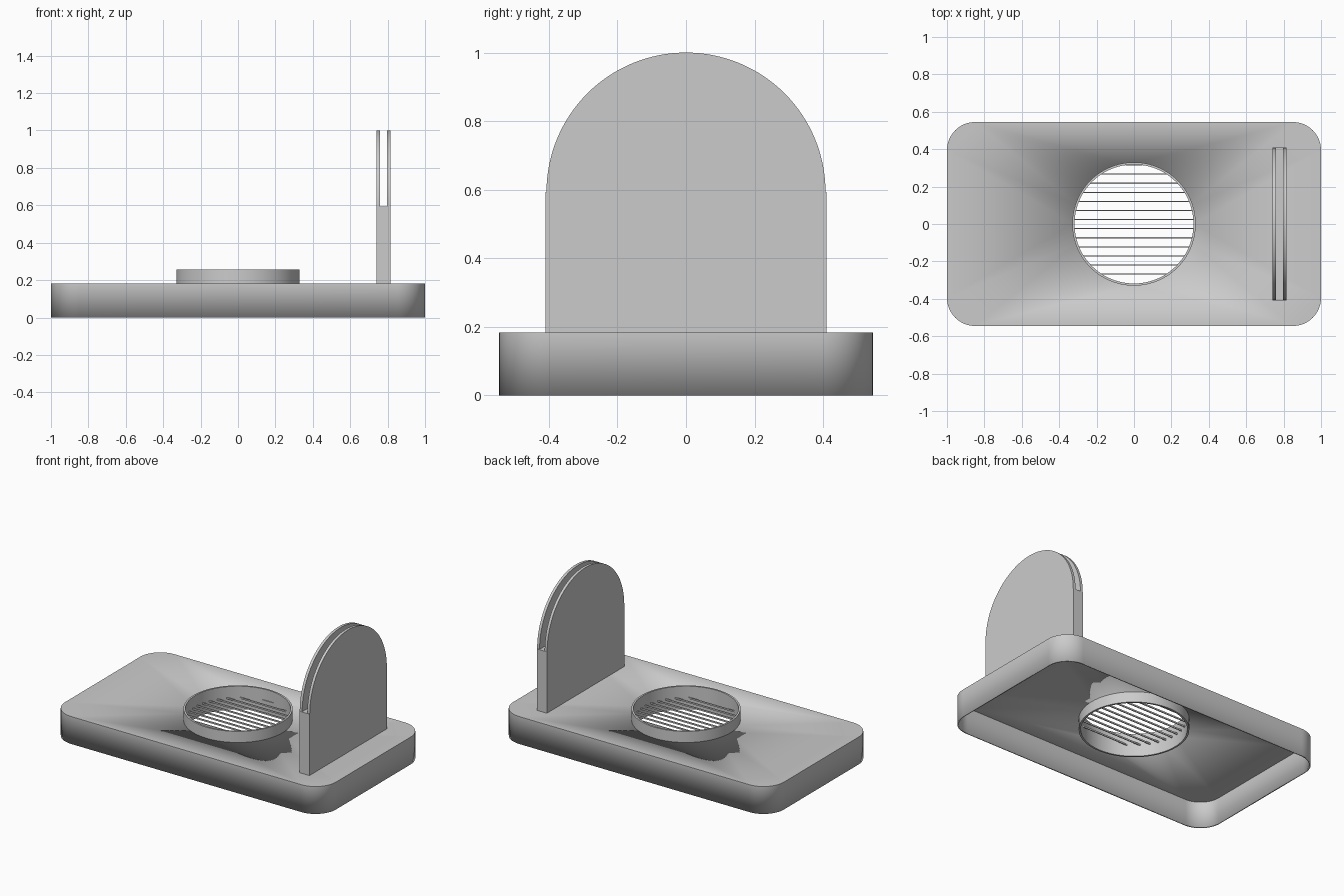
import bpy, bmesh, math
from mathutils import Matrix, Vector

cube = bpy.data.objects.get("Cube")
if cube:
    bpy.data.objects.remove(cube, do_unlink=True)

grey = bpy.data.materials.new("plain_grey")
grey.use_nodes = True
GREY = (0.6, 0.6, 0.6, 1)
grey.diffuse_color = GREY
grey.node_tree.nodes["Principled BSDF"].inputs["Base Color"].default_value = GREY


def arc(cx, cy, r, start, end, steps):
    """Points along an arc, angles in degrees, both ends included."""
    angles = [math.radians(start + (end - start) * i / steps) for i in range(steps + 1)]
    return [(cx + r * math.cos(a), cy + r * math.sin(a)) for a in angles]


def circle(r, steps=96):
    return arc(0, 0, r, 0, 360, steps)[:-1]


def rounded_rect(hx, hy, r):
    points = []
    for i, (sx, sy) in enumerate([(1, 1), (-1, 1), (-1, -1), (1, -1)]):
        points += arc(sx * (hx - r), sy * (hy - r), r, i * 90, i * 90 + 90, 16)
    return points


def rect(x0, x1, y0, y1):
    return [(x0, y0), (x1, y0), (x1, y1), (x0, y1)]


def fill(bm, loops, z):
    """Flat face made of an outer loop and optional holes; returns the loop edges."""
    rings = []
    for loop in loops:
        verts = [bm.verts.new((x, y, z)) for x, y in loop]
        rings.append([bm.edges.new((v, verts[i - 1])) for i, v in enumerate(verts)])
    edges = [e for ring in rings for e in ring]
    bmesh.ops.triangle_fill(bm, edges=edges, use_beauty=True, normal=Vector((0, 0, 1)))
    return rings


def finish(name, bm):
    mesh = bpy.data.meshes.new(name)
    bm.to_mesh(mesh)
    bm.free()
    obj = bpy.data.objects.new(name, mesh)
    bpy.context.collection.objects.link(obj)
    mesh.materials.append(grey)
    bpy.ops.object.select_all(action="DESELECT")
    obj.select_set(True)
    bpy.context.view_layer.objects.active = obj
    bpy.ops.object.shade_smooth_by_angle(angle=math.radians(30))
    return obj


def prism(name, loops, low, high, along_x=False):
    bm = bmesh.new()
    fill(bm, loops, low)
    grown = bmesh.ops.extrude_face_region(bm, geom=bm.faces[:], use_keep_orig=True)
    moved = [g for g in grown["geom"] if isinstance(g, bmesh.types.BMVert)]
    bmesh.ops.translate(bm, verts=moved, vec=(0, 0, high - low))
    if along_x:
        # Profile axes become y and z, the extrusion runs along x
        bm.transform(Matrix(((0, 0, 1, 0), (1, 0, 0, 0), (0, 1, 0, 0), (0, 0, 0, 1))))
    bmesh.ops.recalc_face_normals(bm, faces=bm.faces[:])
    return finish(name, bm)


BASE_TOP = 0.183
RING_OUT, RING_IN = 0.33, 0.318

# Hollow base: rounded top with a round opening, thin skirt, open underneath
bm = bmesh.new()
outline, hole = fill(bm, [rounded_rect(1, 0.545, 0.15), circle(0.324)], BASE_TOP)
skirt = bmesh.ops.extrude_edge_only(bm, edges=outline)
bmesh.ops.translate(bm, verts=[g for g in skirt["geom"] if isinstance(g, bmesh.types.BMVert)],
                    vec=(0, 0, -BASE_TOP))
bmesh.ops.remove_doubles(bm, verts=bm.verts[:], dist=0.0001)
bmesh.ops.recalc_face_normals(bm, faces=bm.faces[:])
if max(bm.faces, key=lambda f: f.calc_center_median().z).normal.z < 0:
    bmesh.ops.reverse_faces(bm, faces=bm.faces[:])
base = finish("base_shell", bm)
shell = base.modifiers.new("wall", "SOLIDIFY")
shell.thickness = 0.01
shell.offset = -1
shell.use_even_offset = True
# Keep the shell ahead of any smoothing modifier
base.modifiers.move(len(base.modifiers) - 1, 0)

# Collar through the opening
prism("vent_ring", [circle(RING_OUT), circle(RING_IN)], 0.103, 0.257)

# Thin grille bars across the opening
for i in range(13):
    y = -0.268 + 0.0486 * i
    half = math.sqrt(RING_IN ** 2 - y ** 2) + 0.004
    prism(f"grille_bar_{i + 1}", [rect(-half, half, y - 0.003, y + 0.003)], 0.175, 0.185)

# Upright holder: solid block with two rounded cheeks and a slot between them
BACK, FRONT, SHOULDER = 0.741, 0.815, 0.593
prism("holder_block", [rect(-0.41, 0.41, BASE_TOP, SHOULDER)], BACK, FRONT, True)
cheek = arc(0, SHOULDER, 0.407, 0, 180, 64)
prism("inner_cheek", [cheek], BACK, BACK + 0.018, True)
prism("outer_cheek", [cheek], FRONT - 0.018, FRONT, True)
